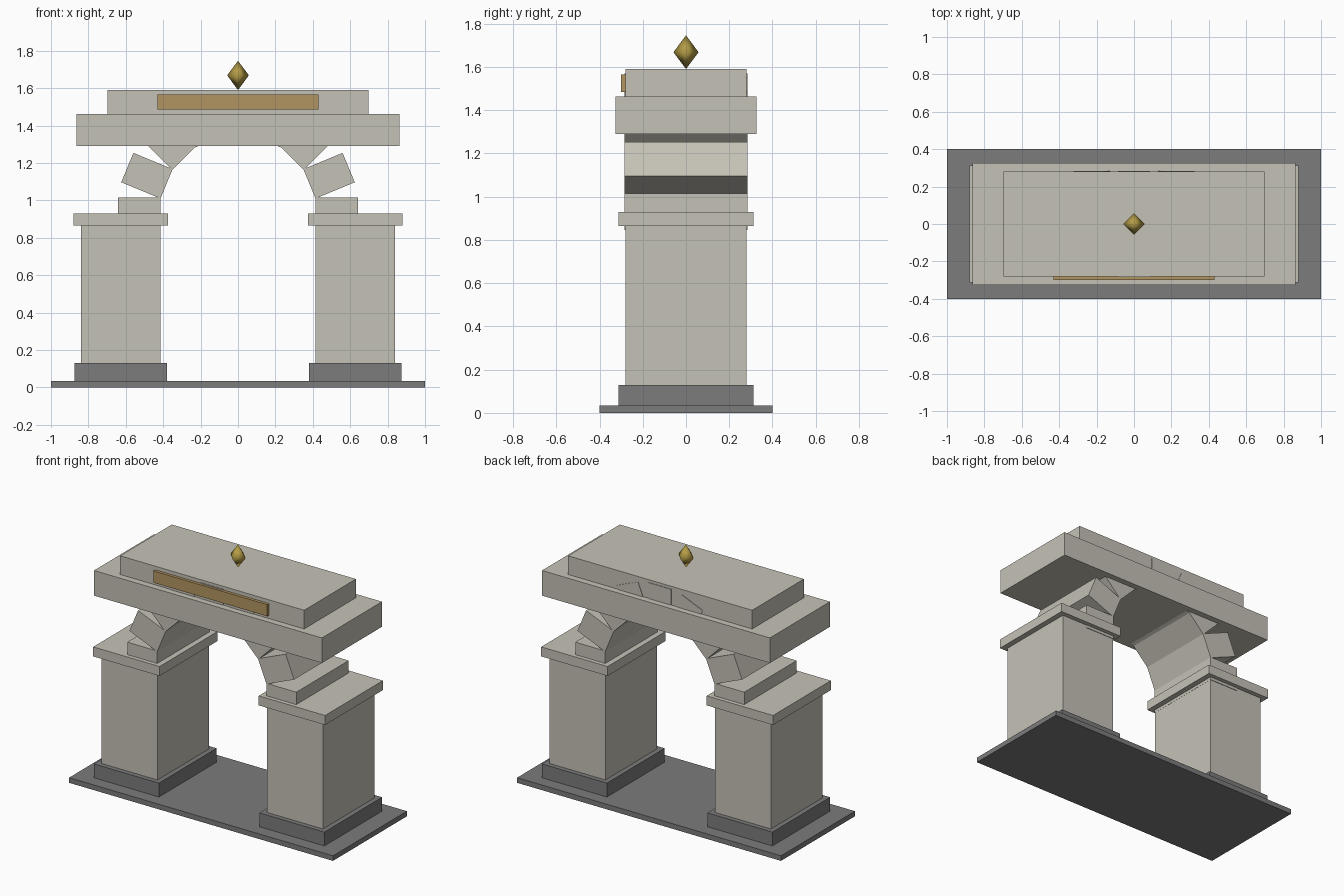
import bpy, bmesh, math
from mathutils import Matrix

if "Cube" in bpy.data.objects:
    bpy.data.objects.remove(bpy.data.objects["Cube"])


def material(name, rgb):
    m = bpy.data.materials.new(name)
    m.diffuse_color = (*rgb, 1)
    m.use_nodes = True
    m.node_tree.nodes["Principled BSDF"].inputs["Base Color"].default_value = m.diffuse_color
    return m


STONE = material("pale_stone", (0.56, 0.54, 0.47))
DARK = material("dark_stone", (0.2, 0.2, 0.2))
TAN = material("bronze_tan", (0.45, 0.3, 0.12))
GOLD = material("gold", (0.45, 0.33, 0.06))


def add_object(name, bm, mat):
    me = bpy.data.meshes.new(name)
    bm.to_mesh(me)
    bm.free()
    me.materials.append(mat)
    ob = bpy.data.objects.new(name, me)
    bpy.context.collection.objects.link(ob)
    return ob


def block(name, centre, size, mat, tilt=0):
    bm = bmesh.new()
    bmesh.ops.create_cube(bm, size=1, matrix=Matrix.Diagonal((*size, 1)))
    ob = add_object(name, bm, mat)
    ob.location = centre
    ob.rotation_euler.y = tilt
    return ob


def layer(name, x, width, depth, z0, z1, mat):
    return block(name, (x, 0, (z0 + z1) / 2), (width, depth, z1 - z0), mat)


# Ground slab
layer("base_slab", 0, 2.0, 0.8, 0, 0.035, DARK)

# Two piers with plinth and capital
for side, label in ((-1, "left"), (1, "right")):
    x = side * 0.627
    layer(label + "_plinth", x, 0.493, 0.625, 0.035, 0.13, DARK)
    layer(label + "_pier", x, 0.425, 0.56, 0.13, 0.865, STONE)
    layer(label + "_capital", x, 0.503, 0.625, 0.865, 0.93, STONE)

# Semicircle of nine arch stones; the upper ones run into the lintel
RADIUS, SPRING = 0.527, 0.93
for i in range(9):
    a = math.pi * i / 8
    block(f"arch_stone_{i + 1}",
          (RADIUS * math.cos(a), 0, SPRING + RADIUS * math.sin(a)),
          (0.227, 0.567, 0.17), STONE, -a)

# Lintel, attic and front plaque
layer("lintel", 0, 1.727, 0.65, 1.29, 1.462, STONE)
layer("attic", 0, 1.395, 0.56, 1.462, 1.59, STONE)
block("plaque", (0, -0.287, 1.525), (0.863, 0.026, 0.08), TAN)

# Octahedral finial standing on its point
bm = bmesh.new()
ring = [bm.verts.new((0.058 * math.cos(k * math.pi / 2),
                      0.058 * math.sin(k * math.pi / 2), 0)) for k in range(4)]
top, bottom = bm.verts.new((0, 0, 0.078)), bm.verts.new((0, 0, -0.078))
for k in range(4):
    p, q = ring[k], ring[(k + 1) % 4]
    bm.faces.new((p, q, top)).smooth = True
    bm.faces.new((q, p, bottom)).smooth = True
finial = add_object("finial", bm, GOLD)
finial.location.z = 1.668
